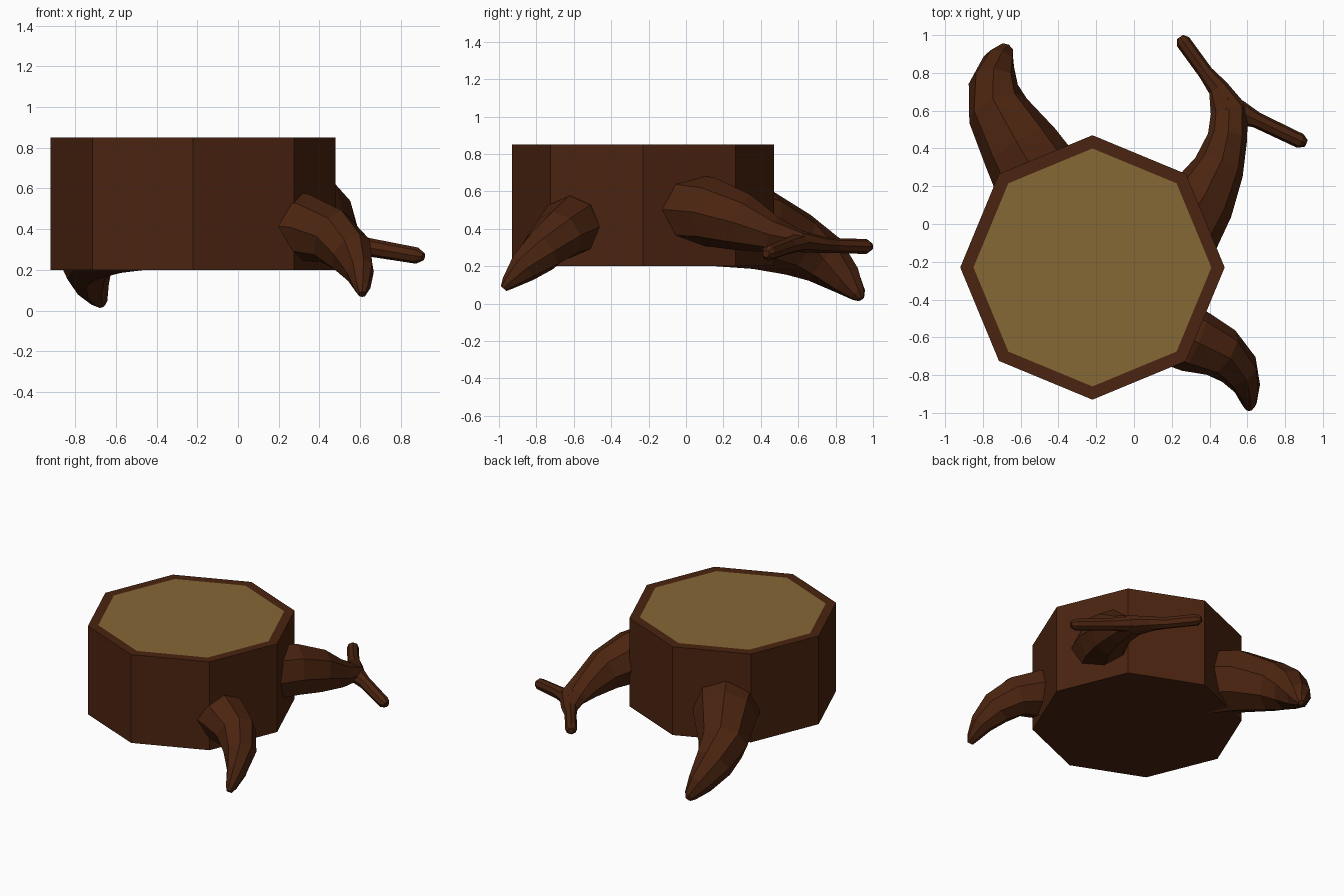
import bpy, bmesh, math
from mathutils import Vector

if "Cube" in bpy.data.objects:
    bpy.data.objects.remove(bpy.data.objects["Cube"])


def material(name, rgb):
    m = bpy.data.materials.new(name)
    m.diffuse_color = (*rgb, 1)
    m.use_nodes = True
    m.node_tree.nodes["Principled BSDF"].inputs["Base Color"].default_value = m.diffuse_color
    return m


BARK = material("dark_bark", (0.070, 0.0175, 0.005))
WOOD = material("cut_wood", (0.235, 0.135, 0.036))


def finish(bm, name, mats):
    bmesh.ops.recalc_face_normals(bm, faces=bm.faces)
    me = bpy.data.meshes.new(name)
    bm.to_mesh(me)
    bm.free()
    for m in mats:
        me.materials.append(m)
    ob = bpy.data.objects.new(name, me)
    bpy.context.collection.objects.link(ob)
    return ob


def root(name, path, sides=8):
    """Tapered flat-sided limb; path rows are x, y, z, side radius, upright radius."""
    bm = bmesh.new()
    pts = [Vector(p[:3]) for p in path]
    rings = []
    for i, p in enumerate(path):
        t = (pts[min(i + 1, len(pts) - 1)] - pts[max(i - 1, 0)]).normalized()
        side = t.cross(Vector((0, 0, 1))).normalized()
        up = side.cross(t)
        ring = []
        for k in range(sides):
            a = 2 * math.pi * k / sides
            ring.append(bm.verts.new(pts[i] + side * math.sin(a) * p[3] + up * math.cos(a) * p[4]))
        rings.append(ring)
    for r, s in zip(rings, rings[1:]):
        for k in range(sides):
            j = (k + 1) % sides
            bm.faces.new((r[k], r[j], s[j], s[k]))
    bm.faces.new(rings[0])
    bm.faces.new(rings[-1])
    return finish(bm, name, [BARK])


# Trunk: octagonal block with an inset cut surface on top
bm = bmesh.new()
low, high, inner = [
    [bm.verts.new((-0.22 + r * math.cos(k * math.pi / 4),
                   -0.23 + r * math.sin(k * math.pi / 4), z)) for k in range(8)]
    for r, z in ((0.70, 0.20), (0.70, 0.85), (0.63, 0.85))]
for k in range(8):
    j = (k + 1) % 8
    bm.faces.new((low[k], low[j], high[j], high[k]))
    bm.faces.new((high[k], high[j], inner[j], inner[k]))
bm.faces.new(low)
bm.faces.new(inner).material_index = 1
finish(bm, "trunk", [BARK, WOOD])

# Thick root at the back left, reaching the ground
root("back_left_root", [
    (-0.46, 0.16, 0.43, 0.25, 0.23),
    (-0.60, 0.40, 0.40, 0.21, 0.22),
    (-0.72, 0.60, 0.315, 0.165, 0.175),
    (-0.745, 0.74, 0.235, 0.13, 0.14),
    (-0.715, 0.86, 0.125, 0.085, 0.09),
    (-0.68, 0.92, 0.05, 0.045, 0.045),
    (-0.67, 0.935, 0.025, 0.02, 0.02)])

# Short hooked root at the front right
root("front_right_root", [
    (0.10, -0.53, 0.43, 0.18, 0.18),
    (0.32, -0.62, 0.41, 0.17, 0.165),
    (0.46, -0.68, 0.365, 0.14, 0.14),
    (0.555, -0.77, 0.28, 0.11, 0.12),
    (0.60, -0.87, 0.19, 0.07, 0.085),
    (0.61, -0.95, 0.11, 0.04, 0.04),
    (0.61, -0.975, 0.08, 0.02, 0.02)])

# Forked root at the right: main limb bends into one twig
root("forked_root", [
    (0.22, -0.08, 0.51, 0.22, 0.20),
    (0.36, 0.13, 0.49, 0.18, 0.185),
    (0.45, 0.30, 0.435, 0.135, 0.155),
    (0.495, 0.46, 0.37, 0.105, 0.10),
    (0.505, 0.60, 0.335, 0.10, 0.06),
    (0.445, 0.72, 0.315, 0.055, 0.045),
    (0.38, 0.80, 0.31, 0.04, 0.04),
    (0.26, 0.965, 0.305, 0.04, 0.04),
    (0.243, 0.99, 0.305, 0.02, 0.02)])

# Second twig of the fork
root("fork_twig", [
    (0.48, 0.60, 0.335, 0.09, 0.06),
    (0.56, 0.59, 0.325, 0.065, 0.05),
    (0.65, 0.55, 0.31, 0.042, 0.045),
    (0.88, 0.44, 0.27, 0.04, 0.04),
    (0.91, 0.427, 0.265, 0.02, 0.02)])
